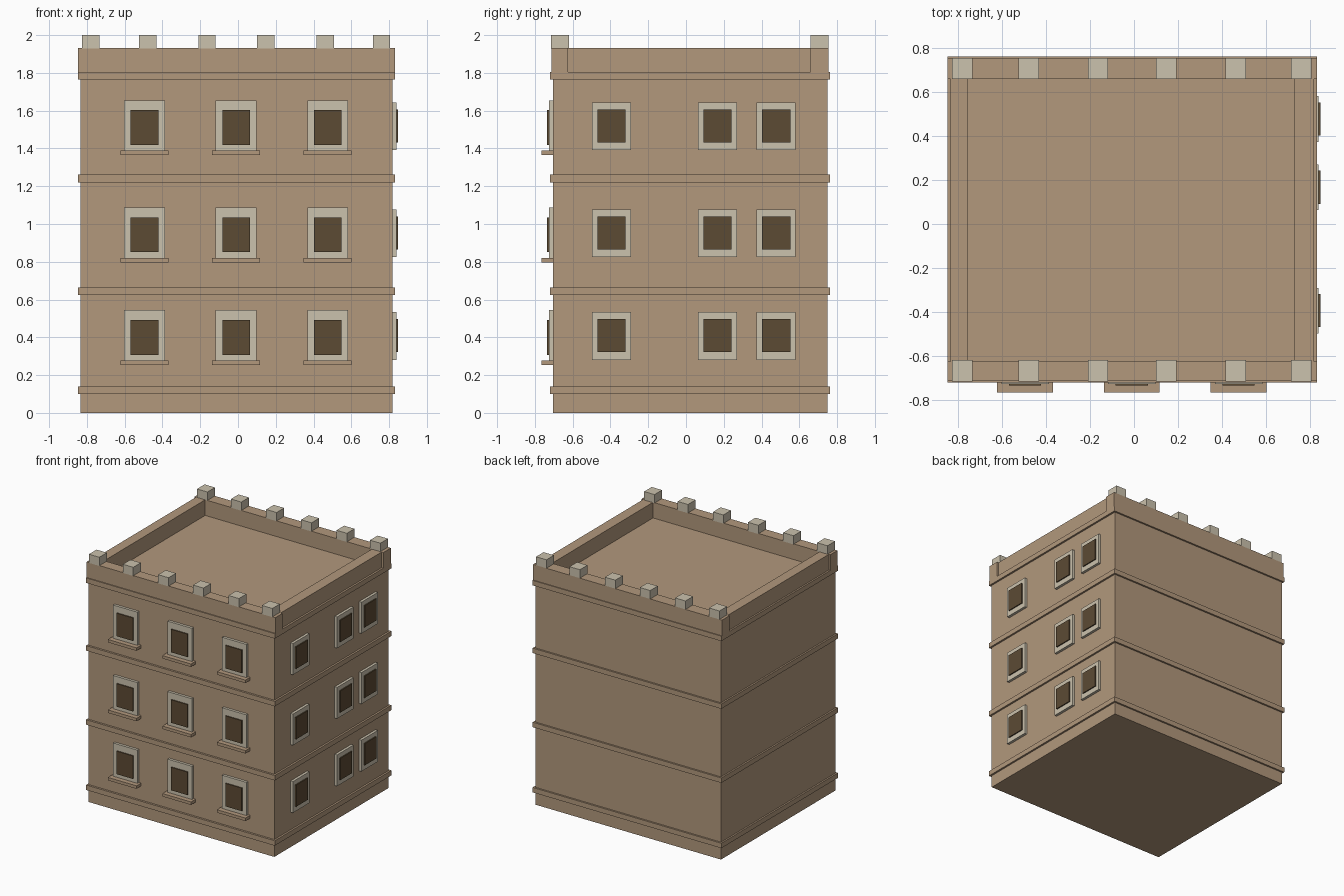
import bpy
import bmesh
from mathutils import Matrix, Vector

cube = bpy.data.objects.get("Cube")
if cube:
    bpy.data.objects.remove(cube, do_unlink=True)


def material(name, rgb):
    m = bpy.data.materials.new(name)
    m.use_nodes = True
    m.diffuse_color = (*rgb, 1)
    m.node_tree.nodes["Principled BSDF"].inputs["Base Color"].default_value = (*rgb, 1)
    return m


TAN = material("tan_wall", (0.445, 0.314, 0.202))
STONE = material("pale_stone", (0.597, 0.539, 0.418))
GLASS = material("dark_brown_glass", (0.107, 0.069, 0.034))


def box(name, xs, ys, zs, mat):
    """Box given by its extents on each axis."""
    lo, hi = Vector((xs[0], ys[0], zs[0])), Vector((xs[1], ys[1], zs[1]))
    bm = bmesh.new()
    place = Matrix.Translation((lo + hi) / 2) @ Matrix.Diagonal((*(hi - lo), 1))
    bmesh.ops.create_cube(bm, size=1, matrix=place)
    mesh = bpy.data.meshes.new(name)
    bm.to_mesh(mesh)
    bm.free()
    mesh.materials.append(mat)
    ob = bpy.data.objects.new(name, mesh)
    bpy.context.collection.objects.link(ob)
    return ob


def around(c, half):
    return (c - half, c + half)


# Main block and the bands that ring it
WALL_X, WALL_Y = (-0.835, 0.817), (-0.705, 0.748)
BAND_X, BAND_Y = (-0.848, 0.832), (-0.721, 0.762)
box("main_block", WALL_X, WALL_Y, (0, 1.79), TAN)
for i, z in enumerate((0.12, 0.645, 1.241, 1.786)):
    box(f"floor_band_{i + 1}", BAND_X, BAND_Y, around(z, 0.02), TAN)

# Parapet walls around the roof
RIM = (1.8, 1.932)
box("front_parapet", BAND_X, (-0.713, -0.624), RIM, TAN)
box("back_parapet", BAND_X, (0.66, 0.755), RIM, TAN)
box("right_parapet", (-0.835, -0.754), (-0.63, 0.67), RIM, TAN)
box("left_parapet", (0.73, 0.817), (-0.63, 0.67), RIM, TAN)

# Stone blocks on the front and back parapets
for i, x in enumerate((-0.78, -0.478, -0.164, 0.147, 0.462, 0.76)):
    for side, y in (("front", -0.667), ("back", 0.707)):
        box(f"{side}_stone_block_{i + 1}", around(x, 0.046), around(y, 0.048), (1.93, 2.0), STONE)

# Windows on three floors
for floor, z in enumerate((0.407, 0.95, 1.517), 1):
    for i, x in enumerate((-0.495, -0.01, 0.475), 1):
        tag = f"{floor}_{i}"
        box(f"front_frame_{tag}", around(x, 0.108), (-0.726, -0.7), around(z, 0.138), STONE)
        box(f"front_glass_{tag}", around(x, 0.073), (-0.735, -0.726), around(z - 0.007, 0.0925), GLASS)
        box(f"front_sill_{tag}", around(x, 0.127), (-0.765, -0.704), around(z - 0.141, 0.012), TAN)
    for i, y in enumerate((-0.394, 0.167, 0.477), 1):
        tag = f"{floor}_{i}"
        box(f"side_frame_{tag}", (0.81, 0.838), around(y, 0.104), around(z, 0.126), STONE)
        box(f"side_glass_{tag}", (0.838, 0.847), around(y, 0.075), around(z + 0.002, 0.0875), GLASS)
